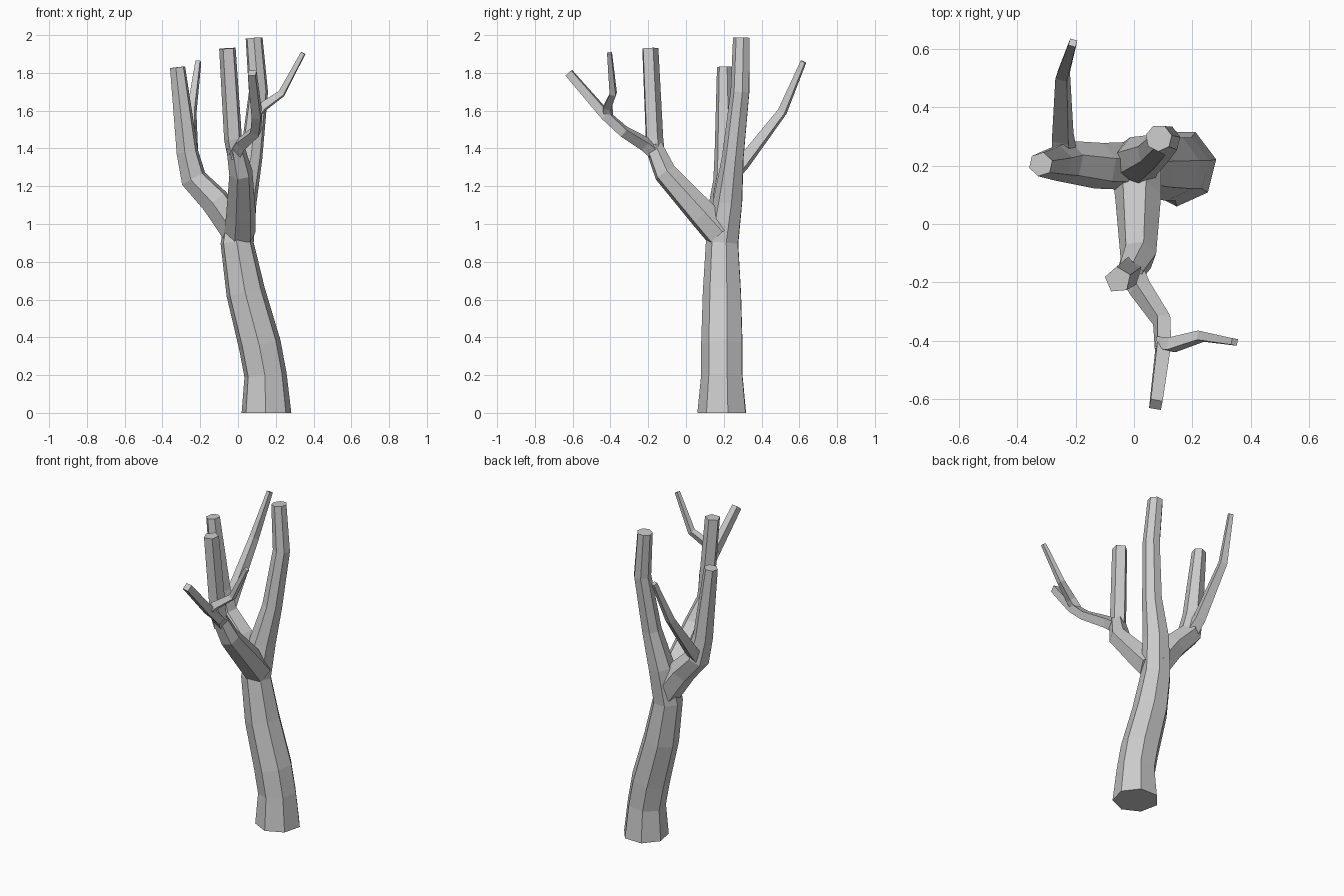
import bpy, bmesh, math
from mathutils import Vector


def limb(name, sides, path, spin=0.0, flat_start=False):
    """Tapered low-poly tube through (x, y, z, radius) points."""
    pts = [Vector(p[:3]) for p in path]
    bm = bmesh.new()
    up = Vector((0, 0, 1))
    rings = []
    for i, p in enumerate(pts):
        # direction averaged at each bend
        d = Vector((0, 0, 0))
        if i > 0:
            d += (p - pts[i - 1]).normalized()
        if i < len(pts) - 1:
            d += (pts[i + 1] - p).normalized()
        if i == 0 and flat_start:
            d = up.copy()
        q = up.rotation_difference(d.normalized())
        r = path[i][3]
        ring = []
        for k in range(sides):
            a = spin + 2 * math.pi * k / sides
            ring.append(bm.verts.new(p + q @ Vector((r * math.cos(a), r * math.sin(a), 0))))
        rings.append(ring)
    for a, b in zip(rings, rings[1:]):
        for k in range(sides):
            n = (k + 1) % sides
            bm.faces.new((a[k], a[n], b[n], b[k]))
    bm.faces.new(rings[0][::-1])
    bm.faces.new(rings[-1])
    bmesh.ops.recalc_face_normals(bm, faces=bm.faces)
    mesh = bpy.data.meshes.new(name)
    bm.to_mesh(mesh)
    bm.free()
    ob = bpy.data.objects.new(name, mesh)
    bpy.context.collection.objects.link(ob)
    return ob


# Leaning trunk that carries on into the tallest branch
limb("trunk", 7, [
    (0.15, 0.195, 0.0, 0.135), (0.145, 0.195, 0.2, 0.115),
    (0.115, 0.195, 0.36, 0.115), (0.04, 0.195, 0.64, 0.106),
    (-0.005, 0.195, 0.9, 0.09), (0.02, 0.225, 1.12, 0.08),
    (0.07, 0.25, 1.35, 0.06), (0.108, 0.288, 1.7, 0.052),
    (0.085, 0.295, 1.985, 0.046)], spin=0.2, flat_start=True)

# Left branch, bending upright
limb("left_branch", 6, [
    (0.0, 0.2, 0.95, 0.085), (-0.12, 0.2, 1.12, 0.08),
    (-0.235, 0.215, 1.24, 0.072), (-0.268, 0.21, 1.38, 0.06),
    (-0.32, 0.205, 1.83, 0.042)], spin=0.3)

# Thin twig reaching back from the left branch
limb("back_twig", 4, [
    (-0.235, 0.2, 1.22, 0.05), (-0.245, 0.3, 1.32, 0.042),
    (-0.245, 0.51, 1.595, 0.029), (-0.21, 0.622, 1.86, 0.018)], spin=0.5)

# Front branch reaching forward from the fork
limb("front_branch", 6, [
    (0.01, 0.18, 0.95, 0.085), (0.015, 0.09, 1.05, 0.08),
    (0.015, -0.11, 1.27, 0.063), (-0.015, -0.17, 1.41, 0.048)], spin=0.2)

# Upright stem on the front branch
limb("front_upright", 5, [
    (-0.01, -0.155, 1.35, 0.045), (-0.025, -0.17, 1.45, 0.05),
    (-0.055, -0.192, 1.93, 0.046)], spin=0.4)

# Front twig and its side shoot
limb("front_twig", 4, [
    (-0.015, -0.15, 1.37, 0.045), (0.02, -0.22, 1.425, 0.04),
    (0.095, -0.33, 1.49, 0.034), (0.1, -0.425, 1.575, 0.034),
    (0.075, -0.62, 1.8, 0.029)], spin=0.6)
limb("side_shoot", 4, [
    (0.09, -0.41, 1.57, 0.03), (0.13, -0.415, 1.62, 0.03),
    (0.23, -0.385, 1.69, 0.023), (0.345, -0.405, 1.905, 0.016)], spin=0.6)
